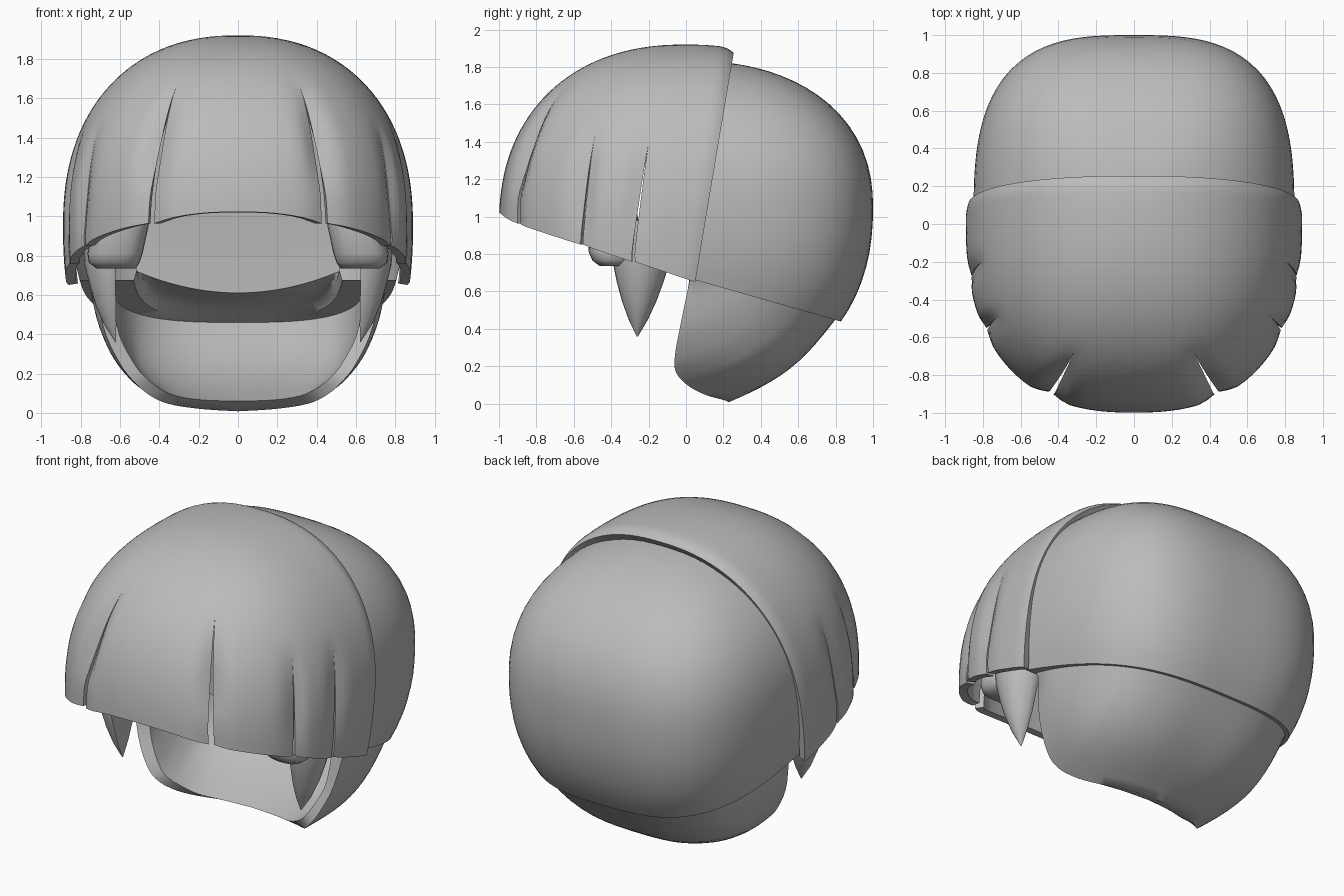
import bpy, bmesh, math
from mathutils import Vector

if "Cube" in bpy.data.objects:
    bpy.data.objects.remove(bpy.data.objects["Cube"])

hair = bpy.data.materials.new("hair_grey")
hair.diffuse_color = (0.5, 0.5, 0.5, 1)
hair.use_nodes = True
hair.node_tree.nodes["Principled BSDF"].inputs["Base Color"].default_value = hair.diffuse_color


def finish(name, bm, thickness=0.0, angle=50):
    bmesh.ops.remove_doubles(bm, verts=bm.verts, dist=0.0005)
    bmesh.ops.recalc_face_normals(bm, faces=bm.faces)
    me = bpy.data.meshes.new(name)
    bm.to_mesh(me)
    bm.free()
    ob = bpy.data.objects.new(name, me)
    bpy.context.collection.objects.link(ob)
    me.materials.append(hair)
    bpy.ops.object.select_all(action='DESELECT')
    ob.select_set(True)
    bpy.context.view_layer.objects.active = ob
    if thickness:
        mod = ob.modifiers.new("thickness", 'SOLIDIFY')
        mod.thickness = thickness
        mod.offset = -1
        bpy.ops.object.modifier_apply(modifier=mod.name)
    bpy.ops.object.shade_smooth_by_angle(angle=math.radians(angle))
    return ob


def add_grid(bm, columns, closed=False):
    vs = [[bm.verts.new(p) for p in col] for col in columns]
    pairs = list(zip(vs, vs[1:])) + ([(vs[-1], vs[0])] if closed else [])
    for a, b in pairs:
        for i in range(len(a) - 1):
            bm.faces.new((a[i], a[i + 1], b[i + 1], b[i]))
    return vs


def dome(az, phi, a, b, top, low, zc, p, q):
    """Point on a squarish dome; az is measured from the front."""
    d = Vector((math.sin(az) * math.sin(phi), -math.cos(az) * math.sin(phi), math.cos(phi)))
    rho = (abs(d.x / a) ** p + abs(d.y / b) ** p) ** (1 / p)
    r = (rho ** q + abs(d.z / (top if d.z > 0 else low)) ** q) ** (-1 / q)
    return d * r + Vector((0, 0, zc))


def phi_at_rim(az, shape, rim):
    lo, hi = 0.3, 2.6
    for _ in range(30):
        mid = (lo + hi) / 2
        p = dome(az, mid, *shape)
        lo, hi = (mid, hi) if p.z > rim(p.y) else (lo, mid)
    return lo


# Fringe: front dome split into locks by tapering slits
FRINGE = (0.89, 1.0, 0.97, 1.2, 0.95, 2.45, 2.25)
fringe_rim = lambda y: 0.666 - 0.325 * y + 0.4 * max(0, -0.92 - y)
# bottom azimuth, top height, lean of the top in degrees, gap, dent
slits = [(26.5, 1.64, -1.5, 0.016, 0.055), (54.3, 1.42, 1.5, 0.008, 0.035), (71.8, 1.40, 4.2, 0.008, 0.03)]
edges = ([(-180, 9, 0, 0, 0)] + [(-a, z, -l, g, d) for a, z, l, g, d in reversed(slits)]
         + slits + [(180, 9, 0, 0, 0)])
ROWS = 36
bm = bmesh.new()
for e0, e1 in zip(edges, edges[1:]):
    a0, a1 = e0[0], e1[0]
    n = max(10, int((a1 - a0) / 3))
    cols = []
    for i in range(n + 1):
        f = i / n
        az0 = math.radians(a0 + (a1 - a0) * f)
        rim_phi = phi_at_rim(az0, FRINGE, fringe_rim)
        col = []
        for j in range(ROWS + 1):
            phi = rim_phi * j / ROWS
            z = dome(az0, phi, *FRINGE).z
            az, dent = az0, 0.0
            for (edge, ze, lean, gap, deep), side, w in ((e0, 1, 1 - f), (e1, -1, f)):
                if ze > 5:
                    continue
                az += math.radians(lean) * w * w * max(0, min(1, (z - 0.8) / (ze - 0.8)))
                if z < ze:
                    az += side * w ** 4 * gap * min(1, (ze - z) / 0.6)
                if z < ze + 0.08:
                    fade = min(1, (ze + 0.08 - z) / 0.6)
                    d = abs(az0 - math.radians(edge))
                    dent += deep * math.exp(-(d / 0.055) ** 2) * math.sin(math.pi * fade * 0.85)
            p = dome(az, phi, *FRINGE)
            p.xy *= 1 - dent
            col.append(p)
        cols.append(col)
    add_grid(bm, cols)
bmesh.ops.remove_doubles(bm, verts=bm.verts, dist=0.0005)
# Rear edge on a tilted plane, rolled slightly inwards
nor = Vector((0, 1, -0.164)).normalized()
rear = Vector((0, 0.05, 0.65))
for off in (0, 0.02, 0.04, 0.07):
    bmesh.ops.bisect_plane(bm, geom=bm.verts[:] + bm.edges[:] + bm.faces[:], dist=1e-5,
                           plane_co=rear - nor * off, plane_no=nor, clear_outer=(off == 0))
for v in bm.verts:
    d = (rear - v.co).dot(nor)
    if d < 0.07:
        s = 1 - 0.025 * (1 - d / 0.07) ** 2
        v.co.x *= 0.5 + 0.5 * s
        if v.co.z > 0.95:
            v.co.z = 0.95 + (v.co.z - 0.95) * s
finish("fringe", bm, 0.05)

# Back cap: squarish dome that turns in under its rim to a scalp wall
CAP = (0.85, 1.0, 0.785, 0.98, 1.05, 3.0, 2.25)
cap_rim = lambda y: 0.675 - 0.285 * y
bm = bmesh.new()
cols = []
for i in range(61):
    az = math.radians(90 + 3 * i)
    rim_phi = phi_at_rim(az, CAP, cap_rim)
    col = [dome(az, rim_phi * j / 28, *CAP) for j in range(29)]
    e = col[-1]
    x, y = e.x * 0.66, e.y * 0.86
    low = 0.61 + 0.11 * (x / 0.53) ** 2
    col += [Vector((x, y, cap_rim(y))), Vector((x * 0.97, y * 0.95, cap_rim(y) + 0.05)),
            Vector((x * 0.97, 0.5 * y + 0.1, (low + cap_rim(y) + 0.06) / 2)),
            Vector((x * 0.97, 0.2, low)), Vector((x * 0.97, 0.2, 1.1)), Vector((x, 0.1, 1.65))]
    cols.append(col)
add_grid(bm, cols)
finish("back_cap", bm)


# Nape: thick curved shell lofted from under the cap to the open neck edge
def sample(path, t):
    s = t * (len(path) - 1)
    i = min(int(s), len(path) - 2)
    p = [Vector(path[max(0, min(len(path) - 1, i + k))]) for k in (-1, 0, 1, 2)]
    u = s - i
    return 0.5 * (2 * p[1] + (p[2] - p[0]) * u + (2 * p[0] - 5 * p[1] + 4 * p[2] - p[3]) * u * u
                  + (3 * p[1] - p[0] - 3 * p[2] + p[3]) * u ** 3)


outer_edge = [(0.73, 0.02, 0.66), (0.68, -0.03, 0.42), (0.60, -0.06, 0.25), (0.53, -0.05, 0.16),
              (0.45, 0.02, 0.09), (0.35, 0.11, 0.045), (0.19, 0.20, 0.02), (0, 0.23, 0.008)]
inner_edge = [(0.64, 0.03, 0.66), (0.61, 0.00, 0.42), (0.54, -0.03, 0.27), (0.48, -0.03, 0.19),
              (0.40, 0.02, 0.125), (0.31, 0.06, 0.085), (0.17, 0.11, 0.065), (0, 0.13, 0.06)]


def nape_line(t, edge, wide, deep, swell):
    a = t * math.pi / 2
    top = Vector((wide * math.cos(a) ** 0.68 if t < 1 else 0, deep * math.sin(a) ** 0.68, 0))
    top.z = cap_rim(top.y) + 0.02
    bot = sample(edge, t)
    out = Vector((top.x * 0.7, top.y * 0.6, -0.7)).normalized()
    bulge = (0.06 + swell * math.sin(math.pi * t)) * min(1, t * 2)
    return [top.lerp(bot, j / 12) + out * bulge * math.sin(math.pi * j / 12) for j in range(13)]


cols = []
for i in range(-24, 25):
    t = 1 - abs(i) / 24
    sx = 1 if i < 0 else -1
    col = nape_line(t, outer_edge, 0.755, 0.81, 0.03) + nape_line(t, inner_edge, 0.65, 0.77, 0.02)[::-1]
    cols.append([Vector((p.x * sx, p.y, p.z)) for p in col])
bm = bmesh.new()
vs = add_grid(bm, cols)
for end in (0, -1):
    for j in range(12):
        bm.faces.new((vs[end][j], vs[end][j + 1], vs[end][24 - j], vs[end][25 - j]))
finish("nape", bm)


# Side locks: lofts of stacked cross-sections, closed at both ends
def lock(name, rings, side, power, flat):
    cols = []
    for i in range(24):
        a = 2 * math.pi * i / 24
        c, s = math.cos(a), math.sin(a)
        c = math.copysign(abs(c) ** power, c)
        s = math.copysign(abs(s) ** power, s)
        if flat:
            c = max(c, -0.05)
        cols.append([Vector((side * (x + rx * c), y + ry * s, z)) for x, y, z, rx, ry in rings])
    bm = bmesh.new()
    vs = add_grid(bm, cols, True)
    for end in (0, -1):
        bm.faces.new([v[end] for v in vs])
    finish(name, bm)


spike = [(0.63, -0.24, 0.98, 0.17, 0.17), (0.63, -0.24, 0.75, 0.15, 0.15),
         (0.63, -0.245, 0.65, 0.125, 0.125), (0.625, -0.25, 0.55, 0.10, 0.093),
         (0.622, -0.255, 0.45, 0.06, 0.052), (0.62, -0.26, 0.36, 0.004, 0.004)]
temple = [(0.59, -0.40, 1.08, 0.14, 0.13), (0.60, -0.39, 0.95, 0.145, 0.14),
          (0.625, -0.39, 0.81, 0.14, 0.13), (0.63, -0.39, 0.765, 0.13, 0.11),
          (0.62, -0.39, 0.735, 0.10, 0.07)]
for side, word in ((1, "right"), (-1, "left")):
    lock("side_spike_" + word, spike, side, 1.0, True)
    lock("temple_lock_" + word, temple, side, 0.8, False)
